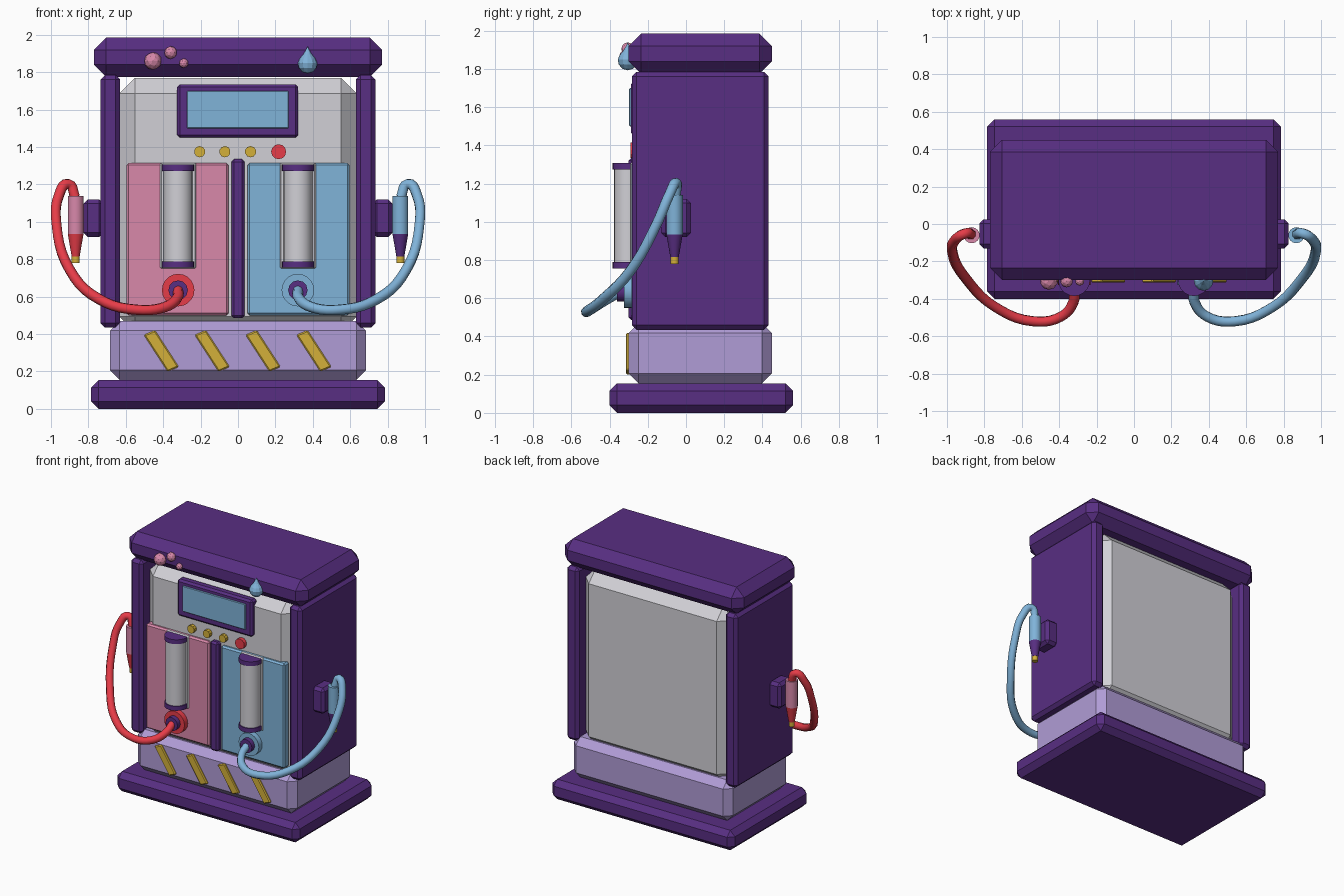
import bpy, bmesh
from math import radians
from mathutils import Vector, Matrix
from itertools import product

if "Cube" in bpy.data.objects:
    bpy.data.objects.remove(bpy.data.objects["Cube"], do_unlink=True)


def material(name, hex_code):
    srgb = [int(hex_code[i:i + 2], 16) / 255 for i in (0, 2, 4)]
    col = [c / 12.92 if c <= 0.04045 else ((c + 0.055) / 1.055) ** 2.4 for c in srgb] + [1]
    m = bpy.data.materials.new(name)
    m.use_nodes = True
    m.diffuse_color = col
    bsdf = next(n for n in m.node_tree.nodes if n.type == 'BSDF_PRINCIPLED')
    bsdf.inputs["Base Color"].default_value = col
    return m


purple = material("deep purple", "582E82")
lavender = material("lavender", "B09CD6")
grey = material("light grey", "D1D0D6")
pink = material("pink", "D888AA")
blue = material("sky blue", "80B3D9")
red = material("red", "E63C48")
gold = material("gold", "D4B03A")


def finish(bm, name, mat, smooth=False):
    bmesh.ops.recalc_face_normals(bm, faces=bm.faces[:])
    me = bpy.data.meshes.new(name)
    for f in bm.faces:
        f.smooth = smooth and len(f.verts) <= 4
    bm.to_mesh(me)
    bm.free()
    me.materials.append(mat)
    ob = bpy.data.objects.new(name, me)
    bpy.context.scene.collection.objects.link(ob)
    return ob


def box(name, mat, x, y, z, bevel, shear=None):
    """Chamfered box from axis ranges, optionally sheared in the front plane."""
    bm = bmesh.new()
    mid = Vector([(r[0] + r[1]) / 2 for r in (x, y, z)])
    half = Vector([abs(r[1] - r[0]) / 2 for r in (x, y, z)])
    for signs in product((-1, 1), repeat=3):
        for axis in range(3):
            p = Vector([s * (half[i] - (0 if i == axis else bevel))
                        for i, s in enumerate(signs)])
            if shear:
                p = Vector((p.x + shear[0] * p.z, p.y, p.z + shear[1] * p.x))
            bm.verts.new(mid + p)
    bmesh.ops.convex_hull(bm, input=bm.verts[:])
    bmesh.ops.dissolve_limit(bm, angle_limit=radians(1), verts=bm.verts[:], edges=bm.edges[:])
    return finish(bm, name, mat)


def cone(name, mat, centre, r1, r2, depth, sides=16, forward=False, smooth=True):
    """Cylinder or cone along z (r1 at the bottom), or along y when forward."""
    bm = bmesh.new()
    m = Matrix.Translation(centre)
    if forward:
        m = m @ Matrix.Rotation(radians(90), 4, 'X')
    bmesh.ops.create_cone(bm, cap_ends=True, segments=sides, radius1=r1, radius2=r2,
                          depth=depth, matrix=m)
    return finish(bm, name, mat, smooth)


def lathe(name, mat, centre, profile, sides=12):
    bm = bmesh.new()
    vs = [bm.verts.new((r, 0, z)) for r, z in profile]
    es = [bm.edges.new(pair) for pair in zip(vs, vs[1:])]
    bmesh.ops.spin(bm, geom=vs + es, cent=(0, 0, 0), axis=(0, 0, 1),
                   angle=radians(360), steps=sides)
    bmesh.ops.remove_doubles(bm, verts=bm.verts[:], dist=0.0005)
    bmesh.ops.translate(bm, verts=bm.verts[:], vec=centre)
    return finish(bm, name, mat)


def hose(name, mat, points, radius):
    cu = bpy.data.curves.new(name, 'CURVE')
    cu.dimensions = '3D'
    cu.bevel_depth = radius
    cu.bevel_resolution = 2
    cu.resolution_u = 5
    cu.use_fill_caps = True
    sp = cu.splines.new('BEZIER')
    sp.bezier_points.add(len(points) - 1)
    for bp, p in zip(sp.bezier_points, points):
        bp.co = p
        bp.handle_left_type = bp.handle_right_type = 'AUTO'
    cu.materials.append(mat)
    ob = bpy.data.objects.new(name, cu)
    bpy.context.scene.collection.objects.link(ob)


# Cabinet
box("base", purple, (-.785, .785), (-.4, .56), (0, .155), .04)
box("plinth", lavender, (-.685, .685), (-.3, .45), (.155, .47), .052)
box("body", grey, (-.635, .635), (-.26, .41), (.41, 1.77), .085)
box("roof", purple, (-.77, .77), (-.3, .45), (1.775, 1.985), .065)

# Screen
box("screen_frame", purple, (-.325, .322), (-.288, -.22), (1.45, 1.735), .015)
box("screen", blue, (-.273, .27), (-.297, -.26), (1.5, 1.7), .004)

# Buttons
for i, bx in enumerate((-.205, -.07, .067)):
    cone(f"button_{i + 1}", gold, (bx, -.265, 1.375), .03, .03, .05, 10, True, False)
cone("red_button", red, (.217, -.265, 1.375), .04, .04, .05, 12, True, False)

# Divider between the two front panels
box("divider", purple, (-.036, .036), (-.3, -.22), (.485, 1.335), .015)

# Slanted stripes on the plinth
for i in range(4):
    sx = -.41 + .272 * i
    box(f"stripe_{i + 1}", gold, (sx - .03, sx + .03), (-.314, -.29), (.212, .408),
        .006, (-.65, .42))

# Matching pump equipment on both sides
hose_path = ((.32, -.345, .635), (.325, -.42, .592), (.39, -.495, .545), (.54, -.52, .53),
             (.74, -.445, .585), (.9, -.29, .745), (.97, -.155, .985), (.958, -.088, 1.14),
             (.907, -.052, 1.203), (.87, -.055, 1.13))
for side, s, panel_mat, hose_mat, tip_mat in (("right", -1, pink, red, red),
                                              ("left", 1, blue, blue, purple)):
    def span(a, b):
        return (s * a, s * b)
    box(side + "_side_panel", purple, span(.63, .735), (-.283, .432), (.435, 1.785), .024)
    box(side + "_front_panel", panel_mat, span(.05, .597), (-.284, -.22), (.5, 1.315), .012)

    # Gauge tube with its slot and caps
    box(side + "_gauge_slot", grey, span(.218, .422), (-.29, -.24), (.745, 1.315), .012)
    cone(side + "_gauge_tube", grey, (s * .32, -.3, 1.03), .077, .077, .5, 20)
    for part, z in (("bottom", .772), ("top", 1.29)):
        cone(f"{side}_gauge_{part}_cap", purple, (s * .32, -.3, z), .085, .085, .034, 20)

    # Hose and its socket
    cone(side + "_socket_ring", hose_mat, (s * .32, -.29, .635), .087, .087, .07, 20, True)
    cone(side + "_socket_core", purple, (s * .32, -.32, .635), .052, .052, .08, 12, True)
    hose(side + "_hose", hose_mat, [(s * x, y, z) for x, y, z in hose_path], .028)

    # Nozzle in its holder
    box(side + "_nozzle_holder", purple, span(.72, .826), (-.13, .025), (.92, 1.12), .022)
    cone(side + "_nozzle_grip", panel_mat, (s * .868, -.06, 1.037), .043, .043, .205, 14)
    cone(side + "_nozzle_cone", tip_mat, (s * .868, -.06, .875), .022, .043, .12, 14)
    cone(side + "_nozzle_tip", gold, (s * .868, -.06, .798), .022, .022, .036, 10)

# Bubbles and drop on the roof front
for i, (bx, bz, r) in enumerate(((-.455, 1.86, .047), (-.36, 1.905, .034), (-.29, 1.848, .025))):
    bm = bmesh.new()
    bmesh.ops.create_icosphere(bm, subdivisions=2, radius=r,
                               matrix=Matrix.Translation((bx, -.305, bz)))
    finish(bm, f"bubble_{i + 1}", pink)
lathe("drop", blue, (.372, -.305, 1.845),
      ((0, -.052), (.028, -.044), (.047, -.022), (.052, .004), (.042, .028),
       (.022, .052), (.009, .075), (0, .095)))
